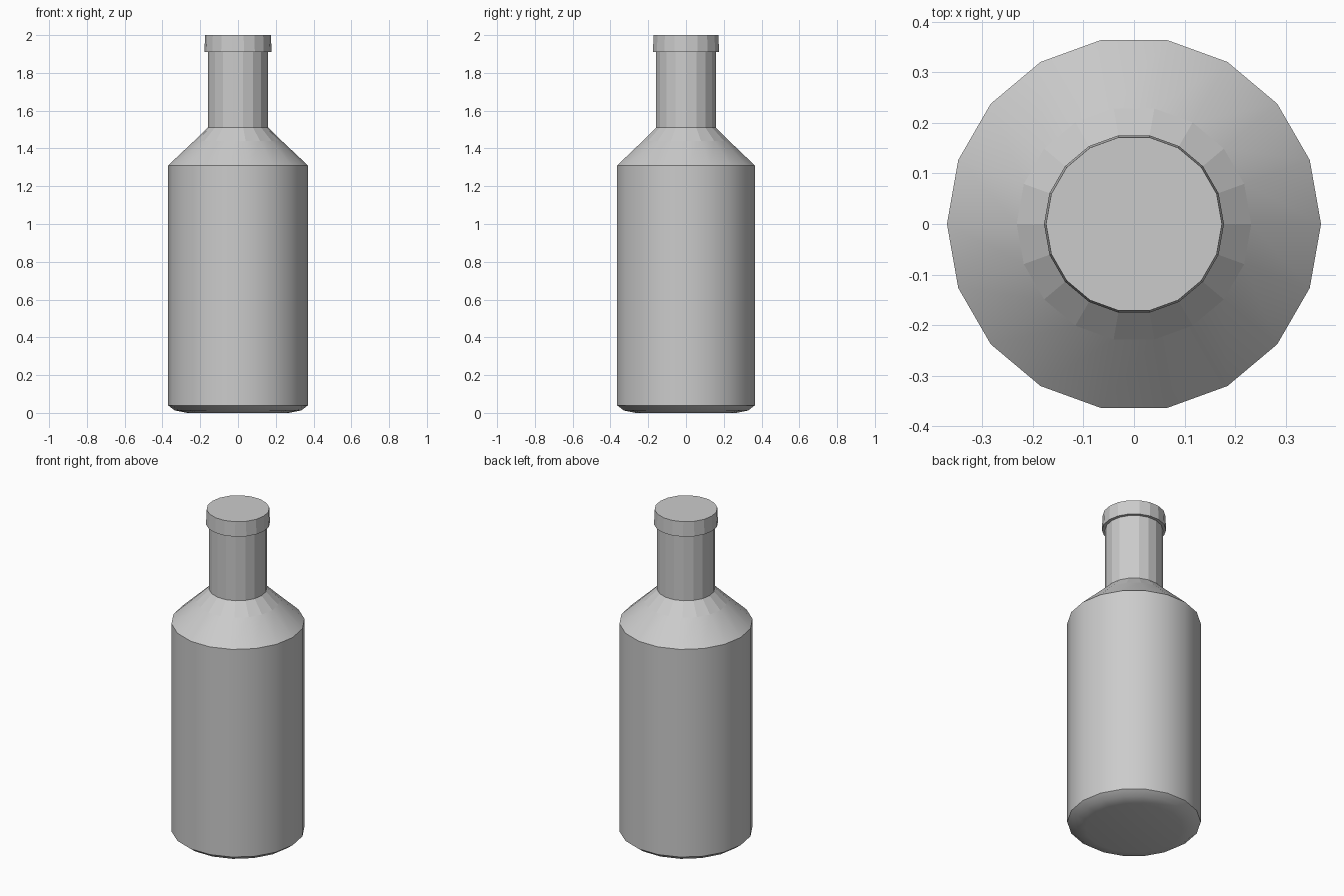
import bpy, bmesh
from math import cos, sin, tau, radians

if "Cube" in bpy.data.objects:
    bpy.data.objects.remove(bpy.data.objects["Cube"])

SIDES = 18


def lathe(name, profile, flat_from, cap_bottom=False, cap_top=False):
    """Revolve (radius, z) points; bands from index flat_from upward stay faceted."""
    bm = bmesh.new()
    rings = [[bm.verts.new((r * cos(tau * i / SIDES), r * sin(tau * i / SIDES), z))
              for i in range(SIDES)] for r, z in profile]
    flat = []
    for k, (a, b) in enumerate(zip(rings, rings[1:])):
        for i in range(SIDES):
            j = (i + 1) % SIDES
            bm.faces.new((a[i], a[j], b[j], b[i]))
            flat.append(k >= flat_from)
    if cap_bottom:
        bm.faces.new(rings[0][::-1])
        flat.append(False)
    if cap_top:
        bm.faces.new(rings[-1])
        flat.append(True)
    mesh = bpy.data.meshes.new(name)
    bm.to_mesh(mesh)
    bm.free()
    obj = bpy.data.objects.new(name, mesh)
    bpy.context.collection.objects.link(obj)
    bpy.context.view_layer.objects.active = obj
    obj.select_set(True)
    bpy.ops.object.shade_smooth_by_angle(angle=radians(32))
    for poly, is_flat in zip(mesh.polygons, flat):
        poly.use_smooth = not is_flat
    obj.select_set(False)
    return obj


# Rounded base, smooth wall and shoulder, then faceted shoulder ring and neck
lathe("bottle_body",
      [(0.27, 0.0), (0.335, 0.013), (0.37, 0.04), (0.37, 1.31),
       (0.232, 1.44), (0.16, 1.51), (0.16, 1.91)],
      flat_from=4, cap_bottom=True)

# Faceted, slightly tapered lip closing the top of the neck
lathe("bottle_lip",
      [(0.16, 1.91), (0.178, 1.91), (0.174, 2.0)],
      flat_from=0, cap_top=True)
